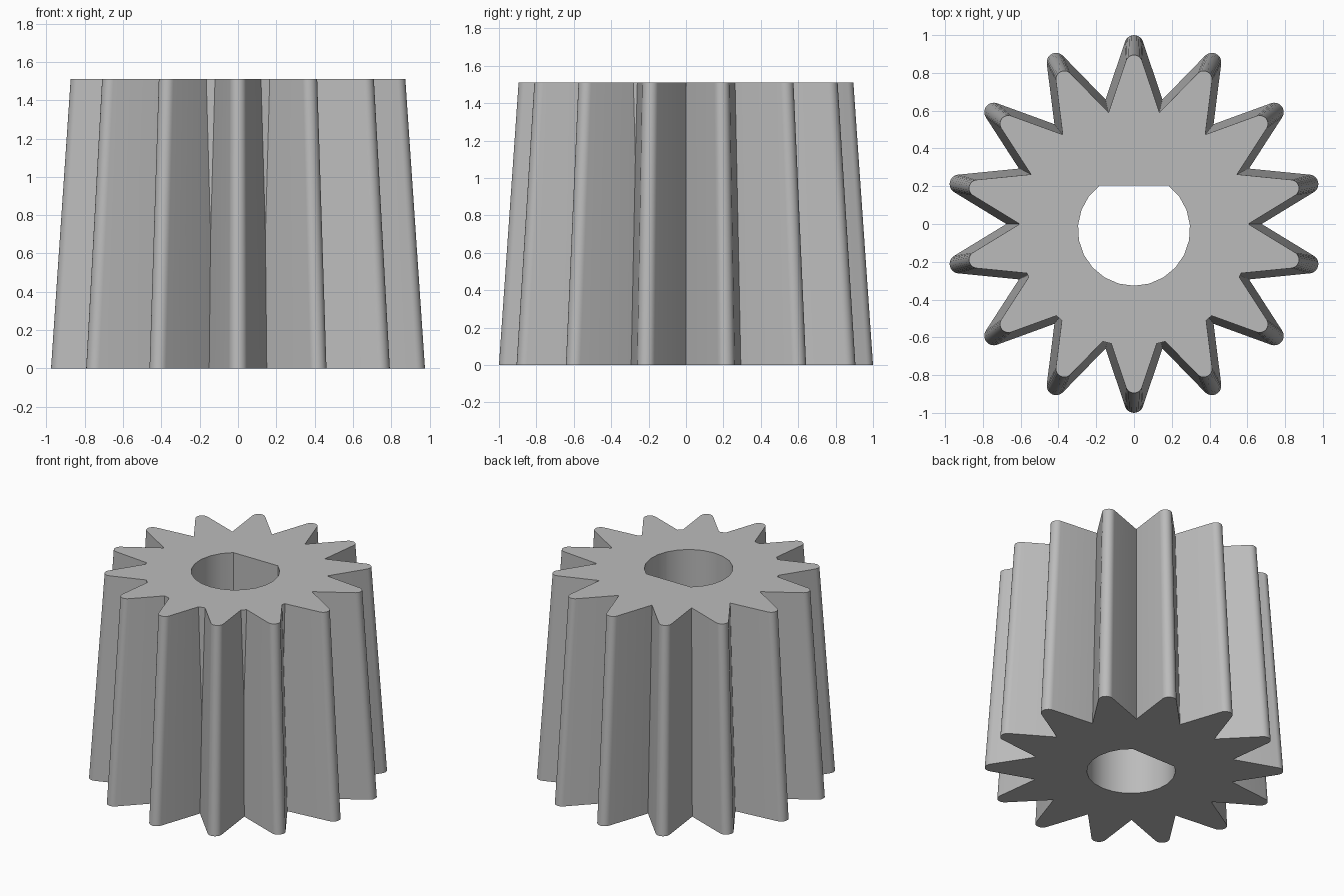
import bpy
import bmesh
from math import sin, cos, pi, radians, acos

TEETH = 14
HEIGHT = 1.51
TAPER = 0.895          # top size relative to bottom

cube = bpy.data.objects.get("Cube")
if cube:
    bpy.data.objects.remove(cube, do_unlink=True)

steel = bpy.data.materials.new("grey metal")
steel.use_nodes = True
steel.diffuse_color = (0.5, 0.5, 0.5, 1)
steel.node_tree.nodes["Principled BSDF"].inputs["Base Color"].default_value = (0.5, 0.5, 0.5, 1)


def prism(name, outline, z0, z1, top_scale=1.0):
    """Loft a counter-clockwise outline upward, scaled at the top."""
    bm = bmesh.new()
    low = [bm.verts.new((x, y, z0)) for x, y in outline]
    high = [bm.verts.new((x * top_scale, y * top_scale, z1)) for x, y in outline]
    bm.faces.new(low[::-1])
    bm.faces.new(high)
    for i in range(len(low)):
        j = (i + 1) % len(low)
        bm.faces.new((low[i], low[j], high[j], high[i]))
    mesh = bpy.data.meshes.new(name)
    bm.to_mesh(mesh)
    bm.free()
    mesh.materials.append(steel)
    obj = bpy.data.objects.new(name, mesh)
    bpy.context.collection.objects.link(obj)
    return obj


def arc(cx, cy, r, start, end, steps):
    return [(cx + r * cos(start + (end - start) * i / steps),
             cy + r * sin(start + (end - start) * i / steps)) for i in range(steps + 1)]


# Toothed body: pointed valleys and rounded tooth tips
tip_r, valley_r = 0.05, 0.676
lean = radians(19)
outline = []
for k in range(TEETH):
    mid = pi / 2 + 2 * pi * k / TEETH
    valley = mid - pi / TEETH
    outline.append((valley_r * cos(valley), valley_r * sin(valley)))
    centre = 1 - tip_r
    outline += arc(centre * cos(mid), centre * sin(mid), tip_r,
                   mid - pi / 2 + lean, mid + pi / 2 - lean, 10)
pinion = prism("pinion_gear", outline, 0, HEIGHT, TAPER)

# Straight hub, set slightly forward, that fills the front valleys near the top
hub = prism("hub_helper", arc(0, -0.035, 0.61, 0, 2 * pi, 64)[:-1], 0.2, HEIGHT)

# D-shaped bore with its flat at the back
flat = acos(0.235 / 0.297)
bore = prism("bore_cutter",
             arc(0, -0.03, 0.297, pi / 2 + flat, pi / 2 - flat + 2 * pi, 18),
             -0.2, HEIGHT + 0.2)

bpy.context.view_layer.objects.active = pinion
pinion.select_set(True)
for helper, operation in ((hub, "UNION"), (bore, "DIFFERENCE")):
    helper.hide_render = True
    mod = pinion.modifiers.new(operation.title(), "BOOLEAN")
    mod.object = helper
    mod.operation = operation
    mod.solver = "EXACT"
    bpy.ops.object.modifier_apply(modifier=mod.name)
    bpy.data.objects.remove(helper, do_unlink=True)

bpy.ops.object.shade_smooth_by_angle(angle=radians(30))
